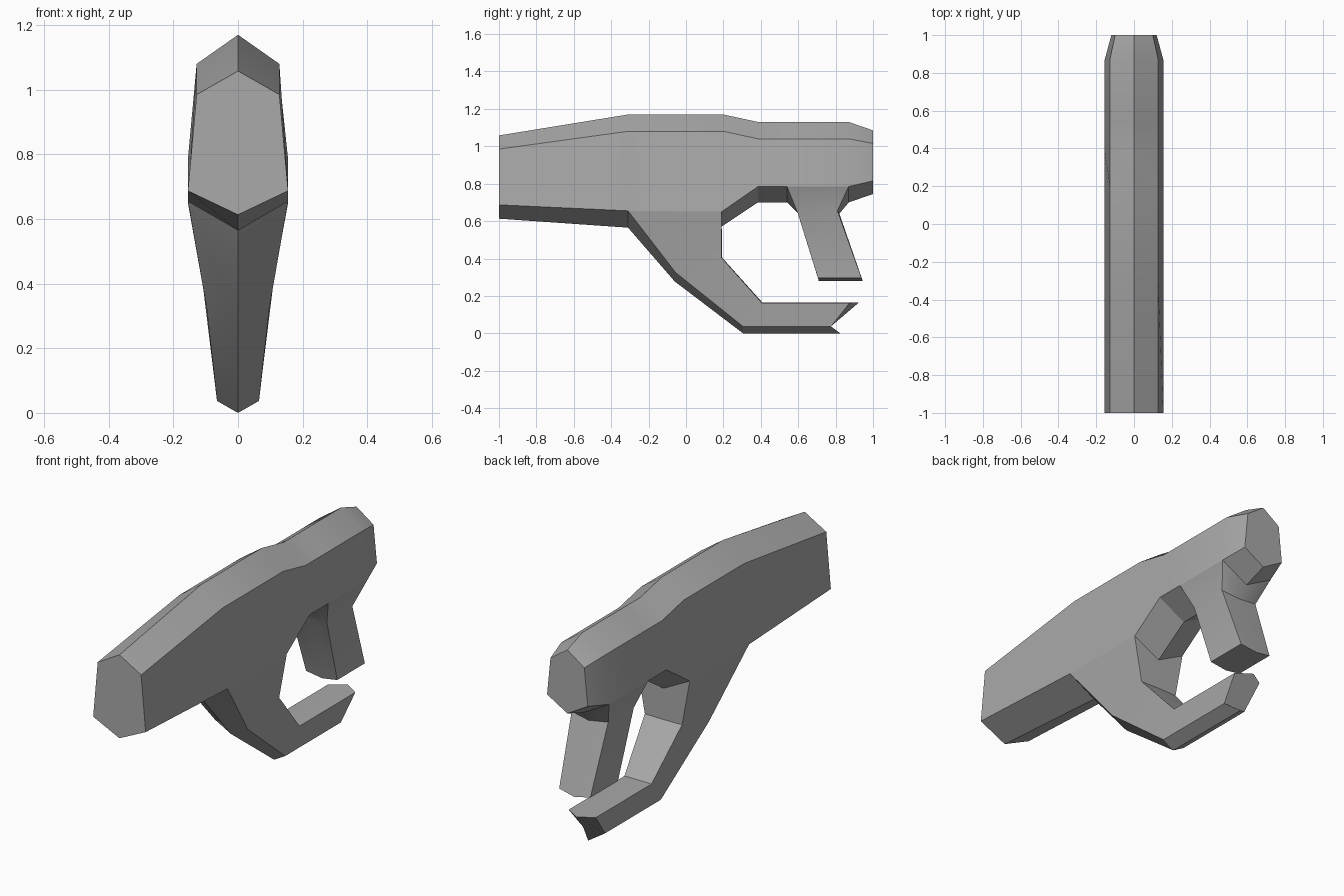
import bpy, bmesh, math

cube = bpy.data.objects.get("Cube")
if cube:
    bpy.data.objects.remove(cube, do_unlink=True)

grey = bpy.data.materials.new("mid grey")
grey.use_nodes = True
grey.diffuse_color = (0.4, 0.4, 0.4, 1)
grey.node_tree.nodes["Principled BSDF"].inputs["Base Color"].default_value = (0.4, 0.4, 0.4, 1)


def loft(name, stations, open_start=False, open_end=False, skip_lower=()):
    """Loft six-sided sections. A station is a pair of rim points, each given as
    (half width, side y, side z, ridge y, ridge z)."""
    bm = bmesh.new()
    rings = []
    for upper, lower in stations:
        ring = []
        for w, y, z, ry, rz in (upper, lower):
            ring.append([bm.verts.new(co) for co in ((w, y, z), (0, ry, rz), (-w, y, z))])
        rings.append(ring[0] + ring[1][::-1])
    for i, (a, b) in enumerate(zip(rings, rings[1:])):
        for k in range(6):
            # edges 3 and 4 are the lower rim, left open where a limb joins
            if k in (3, 4) and i in skip_lower:
                continue
            n = (k + 1) % 6
            bm.faces.new((a[k], a[n], b[n], b[k]))
    if not open_start:
        bm.faces.new(rings[0][::-1])
    if not open_end:
        bm.faces.new(rings[-1])
    bmesh.ops.recalc_face_normals(bm, faces=bm.faces)
    # Open shells can be flipped as a whole: check with the outermost +x face
    side = max(bm.faces, key=lambda f: f.calc_center_median().x)
    if side.normal.x < 0:
        bmesh.ops.reverse_faces(bm, faces=bm.faces)
    mesh = bpy.data.meshes.new(name)
    bm.to_mesh(mesh)
    bm.free()
    mesh.materials.append(grey)
    obj = bpy.data.objects.new(name, mesh)
    bpy.context.collection.objects.link(obj)
    bpy.ops.object.select_all(action='DESELECT')
    obj.select_set(True)
    bpy.context.view_layer.objects.active = obj
    bpy.ops.object.shade_smooth_by_angle(angle=math.radians(30))
    return obj


TOP, LOW = 0.128, 0.155   # half widths of the body's upper and lower edges

# Rim points shared by the body and its limbs
grip_front = (LOW, -0.31, 0.655, -0.31, 0.565)
grip_back = (LOW, 0.19, 0.65, 0.19, 0.57)
trigger_front = (LOW, 0.54, 0.785, 0.54, 0.70)
trigger_back = (LOW, 0.87, 0.785, 0.87, 0.70)

# Body, from muzzle to tail
loft("body", [
    ((TOP, -1, 0.985, -1, 1.058), (LOW, -1, 0.687, -1, 0.613)),
    ((TOP, -0.31, 1.08, -0.31, 1.17), grip_front),
    ((TOP, 0.2, 1.08, 0.2, 1.17), grip_back),
    ((TOP, 0.385, 1.04, 0.385, 1.13), (LOW, 0.385, 0.785, 0.385, 0.70)),
    ((TOP, 0.54, 1.04, 0.54, 1.13), trigger_front),
    ((TOP, 0.87, 1.04, 0.87, 1.13), trigger_back),
    ((0.1, 1, 1.015, 1, 1.085), (0.12, 1, 0.815, 1, 0.745)),
], skip_lower=(1, 4))

# Curved grip sweeping down and back
loft("grip", [
    (grip_back, grip_front),
    ((0.11, 0.19, 0.405, 0.193, 0.405), (0.097, -0.055, 0.325, -0.06, 0.277)),
    ((0.08, 0.405, 0.163, 0.408, 0.165), (0.065, 0.305, 0.037, 0.305, 0)),
    ((0.08, 0.875, 0.163, 0.925, 0.165), (0.065, 0.775, 0.037, 0.825, 0)),
], open_start=True)

# Trigger slanting down from the tail
loft("trigger", [
    (trigger_back, trigger_front),
    ((0.108, 0.81, 0.655, 0.82, 0.64), (0.108, 0.595, 0.65, 0.605, 0.635)),
    ((0.092, 0.938, 0.297, 0.945, 0.28), (0.092, 0.705, 0.297, 0.71, 0.28)),
], open_start=True)
